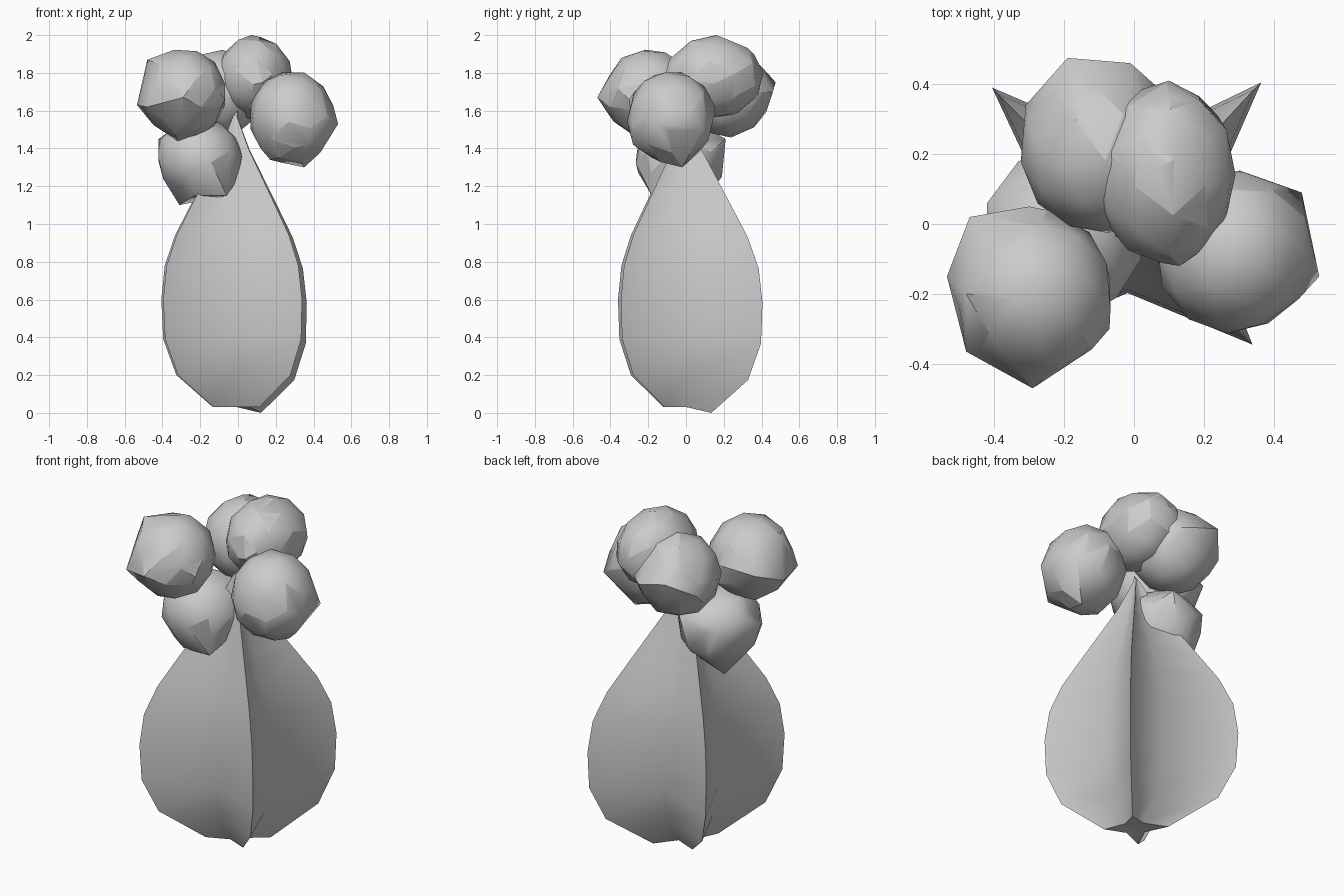
import bpy, bmesh, math
from mathutils import Vector, Euler


def finish(name, bm, angle):
    bmesh.ops.recalc_face_normals(bm, faces=bm.faces)
    mesh = bpy.data.meshes.new(name)
    bm.to_mesh(mesh)
    bm.free()
    ob = bpy.data.objects.new(name, mesh)
    bpy.context.collection.objects.link(ob)
    bpy.ops.object.select_all(action='DESELECT')
    ob.select_set(True)
    bpy.context.view_layer.objects.active = ob
    bpy.ops.object.shade_smooth_by_angle(angle=math.radians(angle))


# Four-ridged pear-shaped body: star section lofted along a profile (z, scale)
profile = [(0.03, 0.33), (0.2, 0.81), (0.39, 0.98), (0.6, 1.0), (0.78, 0.95),
           (0.94, 0.81), (1.1, 0.60), (1.25, 0.40), (1.4, 0.20), (1.57, 0.03)]
ridges = [Vector(c) for c in ((0.345, -0.345), (0.37, 0.405), (-0.40, 0.39), (-0.39, -0.36))]
section = []
for i, c in enumerate(ridges):
    mid = (c + ridges[(i + 1) % 4]) / 2
    section += [c, mid * 0.56]

bm = bmesh.new()
rings = []
for z, s in profile:
    ring = []
    for i, p in enumerate(section):
        # The back-right ridge hangs a little lower than the others
        drop = 0.03 * (1.57 - z) / 1.54 if i == 2 else 0
        ring.append(bm.verts.new((p.x * s - 0.01 * z, p.y * s, z - drop)))
    rings.append(ring)
for a, b in zip(rings, rings[1:]):
    for i in range(8):
        j = (i + 1) % 8
        bm.faces.new((a[i], a[j], b[j], b[i]))
# Closed bottom and tip
for ring, z in ((rings[0], 0.04), (rings[-1], 1.6)):
    centre = bm.verts.new((0, 0, z))
    for i in range(8):
        bm.faces.new((ring[i], ring[(i + 1) % 8], centre))
finish("ridged_body", bm, 60)


# Faceted balls: hull of a coarse sphere and a few corner points
def ball(name, centre, radii, turn, corners):
    bm = bmesh.new()
    bmesh.ops.create_icosphere(bm, subdivisions=2, radius=1.02)
    rot = Euler(turn).to_matrix()
    for v in bm.verts:
        p = rot @ v.co
        v.co = Vector(centre) + Vector([p[i] * radii[i] for i in range(3)])
    for c in corners:
        bm.verts.new(c)
    res = bmesh.ops.convex_hull(bm, input=bm.verts[:])
    junk = {g for g in res["geom_interior"] + res["geom_unused"]
            if isinstance(g, bmesh.types.BMVert)}
    bmesh.ops.delete(bm, geom=list(junk), context='VERTS')
    finish(name, bm, 32)


ball("ball_front_left", (-0.285, -0.195, 1.69), (0.223, 0.235, 0.235), (0.3, 0.2, 0.5),
     [(-0.535, -0.15, 1.63), (-0.29, -0.47, 1.67), (-0.32, -0.2, 1.44),
      (-0.48, -0.2, 1.87), (-0.47, 0.02, 1.7), (-0.48, -0.365, 1.62),
      (-0.07, -0.3, 1.66), (-0.14, -0.37, 1.74), (-0.3, 0.05, 1.72)])
ball("ball_right", (0.285, -0.08, 1.565), (0.223, 0.23, 0.245), (0.7, 0.1, 0.2),
     [(0.53, -0.15, 1.53), (0.35, -0.02, 1.30), (0.48, 0.09, 1.5),
      (0.37, -0.28, 1.42), (0.17, -0.1, 1.34), (0.46, -0.05, 1.71),
      (0.28, -0.29, 1.63), (0.3, 0.15, 1.63)])
ball("ball_top", (0.085, 0.145, 1.775), (0.202, 0.255, 0.217), (0.2, 0.6, 0.1),
     [(0.10, 0.41, 1.8), (0.07, 0.16, 2.0), (0.13, -0.12, 1.75),
      (0.24, 0.31, 1.74), (0.29, 0.14, 1.76), (0.2, 0.05, 1.93), (0.1, 0.36, 1.9)])
ball("ball_back_left", (-0.10, 0.21, 1.69), (0.222, 0.235, 0.23), (0.5, 0.4, 0.9),
     [(-0.19, 0.475, 1.75), (-0.01, 0.46, 1.7), (-0.31, 0.34, 1.66),
      (-0.1, 0.4, 1.57), (0.08, 0.38, 1.7), (-0.15, 0.33, 1.89)])
ball("ball_low_left", (-0.20, -0.035, 1.345), (0.225, 0.235, 0.213), (0.1, 0.5, 0.3),
     [(-0.31, 0.08, 1.10), (-0.42, 0.06, 1.45), (-0.33, 0.18, 1.4),
      (-0.1, 0.21, 1.45), (-0.06, -0.18, 1.15), (-0.23, -0.18, 1.15),
      (-0.15, 0.19, 1.25), (-0.41, -0.05, 1.3)])
